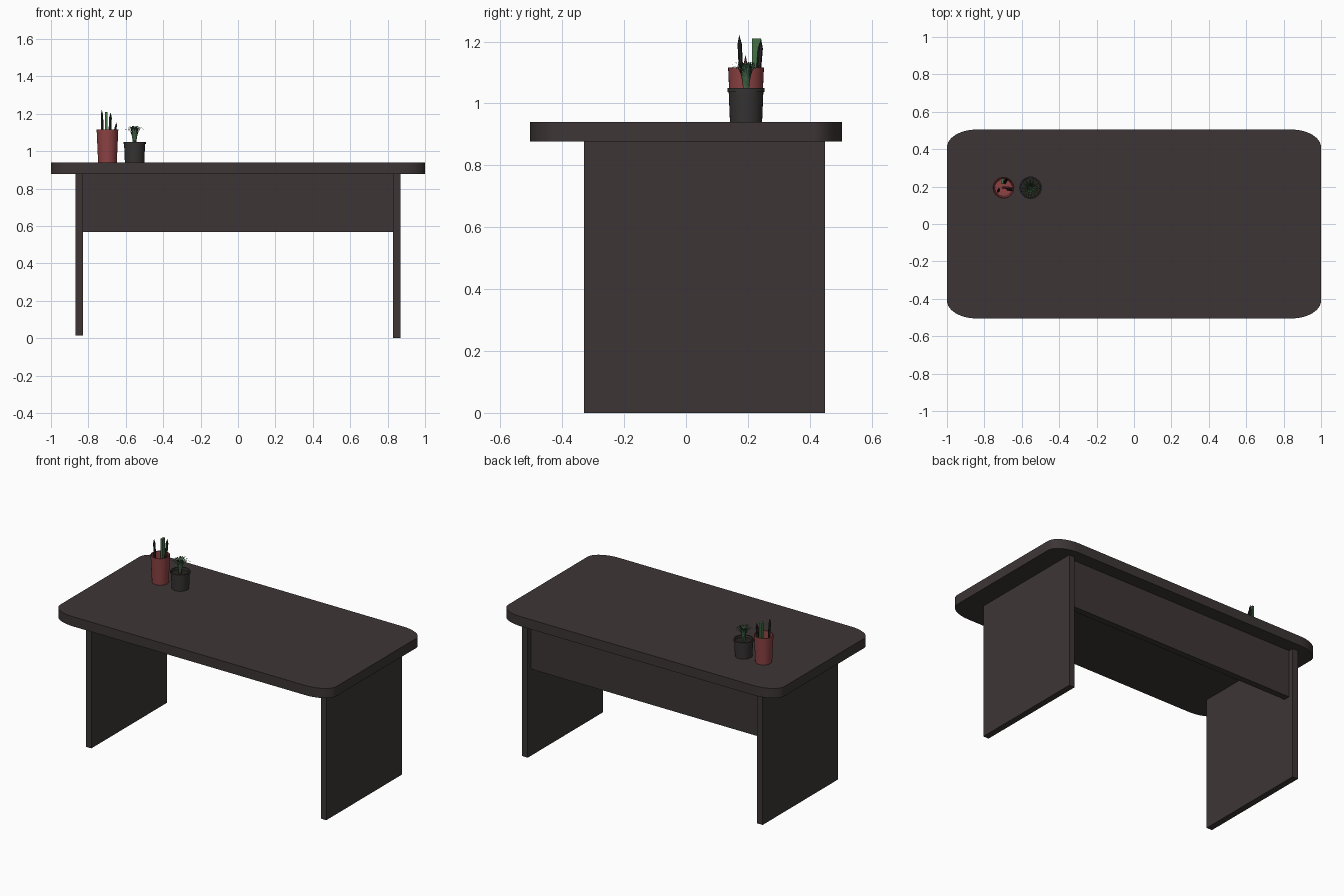
import bpy, bmesh, math, random
from mathutils import Vector

random.seed(4)
cube = bpy.data.objects.get("Cube")
if cube:
    bpy.data.objects.remove(cube, do_unlink=True)


def material(name, rgb):
    m = bpy.data.materials.new(name)
    m.use_nodes = True
    m.diffuse_color = (*rgb, 1)
    m.node_tree.nodes["Principled BSDF"].inputs["Base Color"].default_value = (*rgb, 1)
    return m


WOOD = material("dark brown wood", (0.047, 0.036, 0.036))
RED = material("muted red", (0.27, 0.055, 0.057))
POT = material("charcoal", (0.036, 0.033, 0.032))
BLACK = material("pencil black", (0.018, 0.017, 0.018))
GREEN = material("ruler green", (0.06, 0.16, 0.06))
LEAF = material("leaf green", (0.055, 0.13, 0.06))
SOIL = material("soil", (0.02, 0.016, 0.014))


def finish(bm, name, mat, smooth=False):
    bmesh.ops.recalc_face_normals(bm, faces=bm.faces)
    mesh = bpy.data.meshes.new(name)
    bm.to_mesh(mesh)
    bm.free()
    mesh.materials.append(mat)
    ob = bpy.data.objects.new(name, mesh)
    bpy.context.collection.objects.link(ob)
    if smooth:
        bpy.ops.object.select_all(action="DESELECT")
        ob.select_set(True)
        bpy.context.view_layer.objects.active = ob
        bpy.ops.object.shade_smooth_by_angle(angle=math.radians(35))
    return ob


def box(name, lo, hi, mat):
    bm = bmesh.new()
    bmesh.ops.create_cube(bm, size=1)
    for v in bm.verts:
        v.co = Vector([(a + b) / 2 + c * (b - a) for a, b, c in zip(lo, hi, v.co)])
    return finish(bm, name, mat)


def lathe(name, profile, centre, mat, sides=32):
    """Revolve (radius, height) points; zero radii become poles."""
    bm = bmesh.new()
    rings = []
    for r, z in profile:
        rings.append([bm.verts.new((centre[0] + r * math.cos(math.tau * i / sides),
                                    centre[1] + r * math.sin(math.tau * i / sides), z))
                      for i in range(sides)])
    for a, b in zip(rings, rings[1:]):
        for i in range(sides):
            j = (i + 1) % sides
            bm.faces.new((a[i], a[j], b[j], b[i]))
    bmesh.ops.remove_doubles(bm, verts=bm.verts, dist=1e-5)
    return finish(bm, name, mat, True)


def pencil(name, base, tip, radius, mat):
    """Six-sided shaft with a sharpened point, running from base to tip."""
    base, tip = Vector(base), Vector(tip)
    axis = tip - base
    turn = axis.to_track_quat("Z", "Y")
    n = axis.length
    ob = lathe(name, [(0, 0), (radius, 0), (radius, n - 0.03), (0, n)], (0, 0), mat, 6)
    for v in ob.data.vertices:
        v.co = base + turn @ v.co
    return ob


# Desk top with elliptical corners
A, B, TOP, UNDER = 0.16, 0.095, 0.94, 0.877
bm = bmesh.new()
outline = []
for q, (sx, sy) in enumerate([(1, 1), (-1, 1), (-1, -1), (1, -1)]):
    for k in range(13):
        t = math.pi / 2 * (q + k / 12)
        outline.append(bm.verts.new((sx * (1 - A) + A * math.cos(t),
                                     sy * (0.505 - B) + B * math.sin(t), UNDER)))
face = bm.faces.new(outline)
ext = bmesh.ops.extrude_face_region(bm, geom=[face], use_keep_orig=True)
for v in ext["geom"]:
    if isinstance(v, bmesh.types.BMVert):
        v.co.z = TOP
finish(bm, "desk_top", WOOD, True)

# Panel legs and the modesty panel near the back
box("left_leg", (0.83, -0.33, 0), (0.87, 0.45, UNDER), WOOD)
box("right_leg", (-0.87, -0.33, 0.015), (-0.83, 0.45, UNDER), WOOD)
box("modesty_panel", (-0.83, 0.375, 0.567), (0.83, 0.417, UNDER), WOOD)

# Pencil cup, hollow
lathe("pencil_cup", [(0, TOP), (0.05, TOP), (0.058, 1.117), (0.053, 1.117),
                     (0.046, 0.955), (0, 0.955)], (-0.698, 0.194), RED)
pencil("tall_pencil", (-0.722, 0.185, 0.955), (-0.728, 0.172, 1.222), 0.007, BLACK)
pencil("back_pencil", (-0.69, 0.222, 0.955), (-0.681, 0.243, 1.208), 0.008, BLACK)
pencil("short_pencil", (-0.70, 0.195, 0.955), (-0.646, 0.192, 1.157), 0.006, RED)
pencil("side_pencil", (-0.675, 0.185, 0.955), (-0.652, 0.18, 1.15), 0.006, BLACK)
box("ruler", (-0.711, 0.214, 0.955), (-0.697, 0.242, 1.21), GREEN)

# Plant pot with a rim, and its soil
PX, PY = -0.553, 0.194
lathe("plant_pot", [(0, TOP), (0.052, TOP), (0.056, 1.037), (0.06, 1.037), (0.06, 1.05),
                    (0.053, 1.05), (0.052, 1.03), (0, 1.03)], (PX, PY), POT)
lathe("soil", [(0, 1.034), (0.052, 1.034)], (PX, PY), SOIL)

# Arching leaves, thin tapered blades fanned around the pot centre
bm = bmesh.new()
STEPS = 6
for i in range(36):
    ang = math.tau * i / 36 + random.uniform(-0.08, 0.08)
    reach = (0.052, 0.036, 0.02)[i % 3] * random.uniform(0.9, 1.1)
    rise = (0.092, 0.1, 0.102)[i % 3] * random.uniform(0.94, 1.03)
    out = Vector((math.cos(ang), math.sin(ang), 0))
    side = Vector((-out.y, out.x, 0))
    prev = None
    for k in range(STEPS + 1):
        t = k / STEPS
        p = Vector((PX, PY, 1.032)) + out * (0.008 + reach * t ** 1.8)
        p.z += rise * math.sin(t * math.radians(115))
        w = 0.0045 * (1 - t) ** 0.6 + 0.0003
        pair = [bm.verts.new(p - side * w), bm.verts.new(p + side * w)]
        if prev:
            bm.faces.new((prev[0], prev[1], pair[1], pair[0]))
        prev = pair
finish(bm, "plant_leaves", LEAF)
